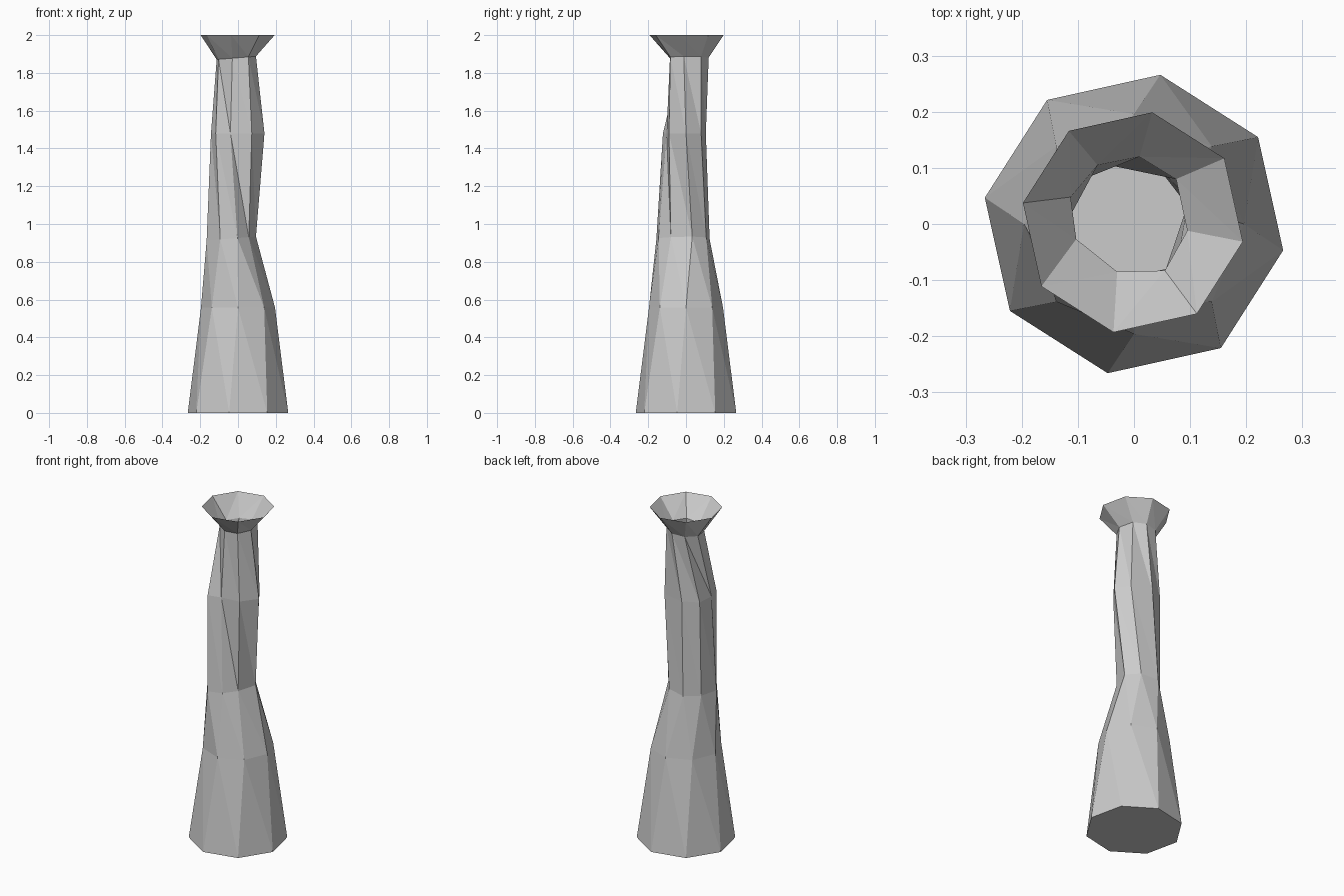
import bpy, bmesh
from math import cos, sin, radians

if "Cube" in bpy.data.objects:
    bpy.data.objects.remove(bpy.data.objects["Cube"])

SIDES = 8


def octagon(radius, start_deg, z, cx=0.0, cy=0.0):
    return [(cx + radius * cos(radians(start_deg + 45 * i)),
             cy + radius * sin(radians(start_deg + 45 * i)), z) for i in range(SIDES)]


def uneven(points, z, tilt=0.0):
    return [(x, y, z + tilt * x) for x, y in points]


# Cross-sections from bottom to top, counter-clockwise from the front
waist = [(-.003, -.145), (.057, -.08), (.095, .033), (.038, .107),
         (-.068, .125), (-.14, .055), (-.166, -.055), (-.094, -.157)]
shoulder = [(-.04, -.103), (.073, -.09), (.14, 0), (.088, .08),
            (-.045, .105), (-.135, .062), (-.143, -.04), (-.118, -.122)]
neck = [(-.03, -.085), (.055, -.083), (.095, -.012), (.075, .08),
        (.01, .12), (-.065, .105), (-.113, .048), (-.103, -.027)]

sections = [
    octagon(.27, 260, 0),
    octagon(.196, 270, .557),
    uneven(waist, .926, .08),
    uneven(shoulder, 1.48),
    uneven(neck, 1.88, .08),
    octagon(.199, 260, 2.0, -.002, .003),
]

# Hollow twisted trunk, open flared mouth, closed base
bm = bmesh.new()
rings = [[bm.verts.new(p) for p in s] for s in sections]
for low, high in zip(rings, rings[1:]):
    for i in range(SIDES):
        j = (i + 1) % SIDES
        bm.faces.new((low[i], low[j], high[i]))
        bm.faces.new((low[j], high[j], high[i]))
bm.faces.new(list(reversed(rings[0])))

mesh = bpy.data.meshes.new("twisted_trunk")
bm.to_mesh(mesh)
bm.free()
obj = bpy.data.objects.new("twisted_trunk", mesh)
bpy.context.collection.objects.link(obj)
